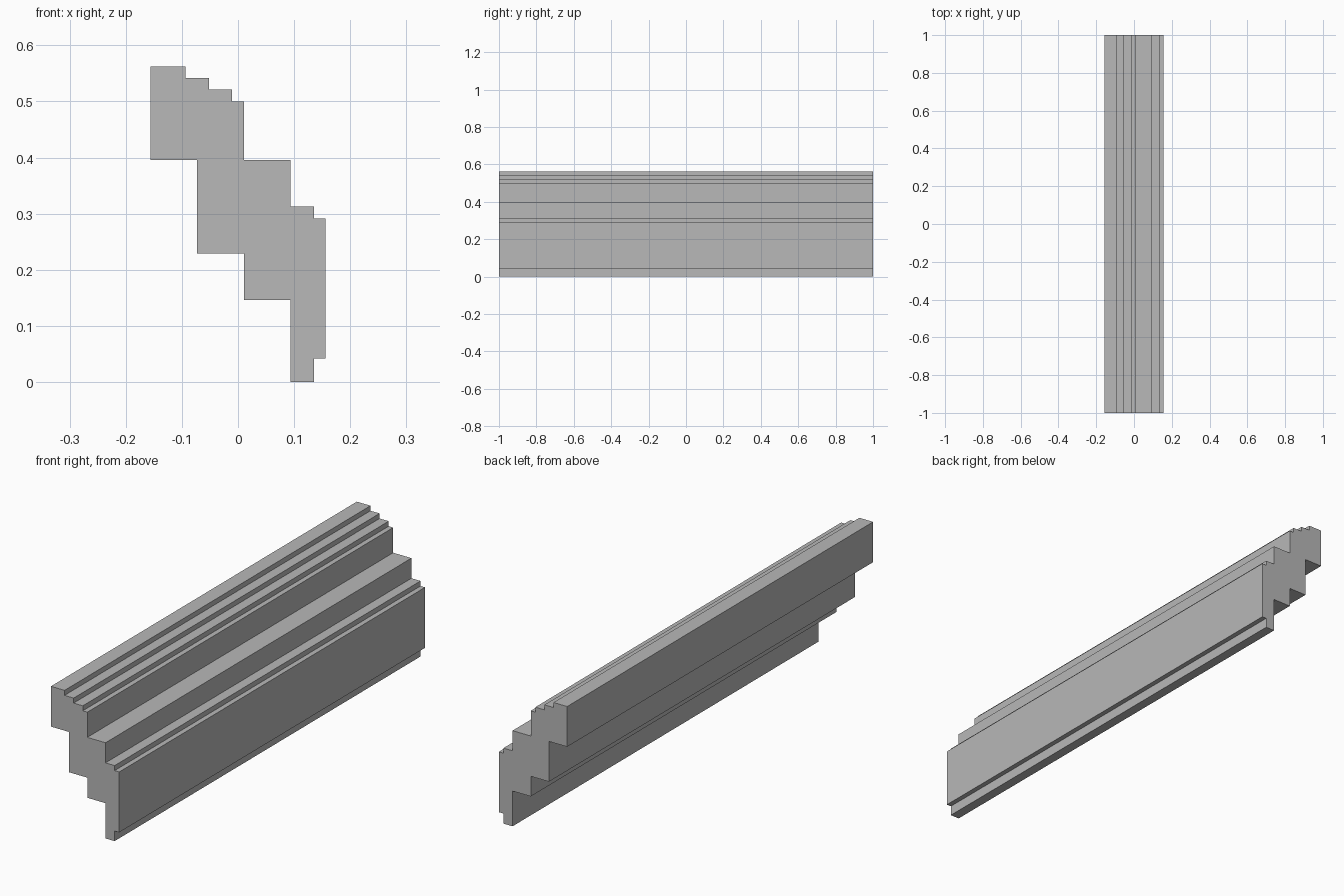
import bpy
import bmesh
from mathutils import Vector

cube = bpy.data.objects.get("Cube")
if cube:
    bpy.data.objects.remove(cube, do_unlink=True)

UNIT = 1 / 48          # step module of the moulding
WIDTH, LENGTH = 15, 2.0

# Plain grey material
grey = bpy.data.materials.new("plain_grey")
grey.use_nodes = True
colour = (0.48, 0.48, 0.48, 1)
grey.diffuse_color = colour
grey.node_tree.nodes["Principled BSDF"].inputs["Base Color"].default_value = colour

# Stepped cross-section, in modules from the lower left corner
upper_steps = [(0, 27), (3, 27), (3, 26), (5, 26), (5, 25), (7, 25), (7, 24), (8, 24),
               (8, 19), (12, 19), (12, 15), (14, 15), (14, 14), (15, 14)]
lower_steps = [(15, 2), (14, 2), (14, 0), (12, 0), (12, 7), (8, 7),
               (8, 11), (4, 11), (4, 19), (0, 19)]
profile = upper_steps + lower_steps

# Extrude the section along the length
bm = bmesh.new()
verts = [bm.verts.new(((x - WIDTH / 2) * UNIT, -LENGTH / 2, z * UNIT)) for x, z in profile]
end = bm.faces.new(verts)
swept = bmesh.ops.extrude_face_region(bm, geom=[end], use_keep_orig=True)["geom"]
bmesh.ops.translate(bm, vec=Vector((0, LENGTH, 0)),
                    verts=[g for g in swept if isinstance(g, bmesh.types.BMVert)])
bmesh.ops.recalc_face_normals(bm, faces=bm.faces)

mesh = bpy.data.meshes.new("stepped_moulding")
bm.to_mesh(mesh)
bm.free()
mesh.materials.append(grey)
moulding = bpy.data.objects.new("stepped_moulding", mesh)
bpy.context.collection.objects.link(moulding)
